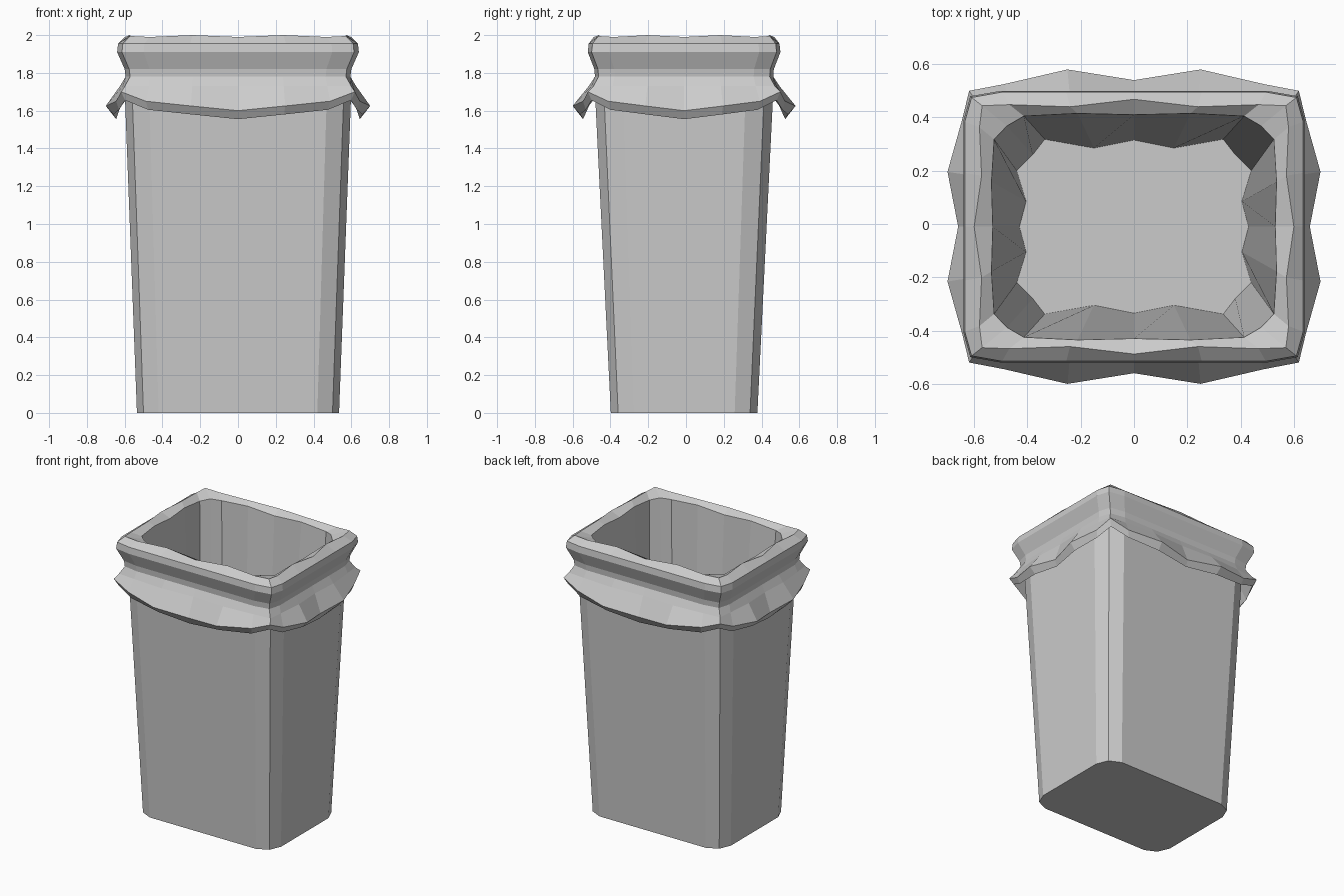
import bpy
import bmesh

cube = bpy.data.objects.get("Cube")
if cube:
    bpy.data.objects.remove(cube)

GREY = (0.6, 0.6, 0.6, 1)
grey = bpy.data.materials.new("light_grey_plastic")
grey.use_nodes = True
grey.diffuse_color = GREY
grey.node_tree.nodes["Principled BSDF"].inputs["Base Color"].default_value = GREY
Y_CENTRE = -0.01


def full_ring(quarter):
    """Mirror a quarter outline (front middle to left middle) into a loop."""
    half = quarter + [(x, -y, z) for x, y, z in reversed(quarter)]
    loop = half + [(-x, y, z) for x, y, z in reversed(half)]
    clean = []
    for p in loop:
        if p not in clean:
            clean.append(p)
    return clean


def loft(name, rings, cap_start=False, cap_end=False):
    """Skin a stack of matching loops."""
    bm = bmesh.new()
    loops = [[bm.verts.new((x, y + Y_CENTRE, z)) for x, y, z in ring] for ring in rings]
    n = len(loops[0])
    for a, b in zip(loops, loops[1:]):
        for i in range(n):
            j = (i + 1) % n
            bm.faces.new((a[i], a[j], b[j], b[i]))
    if cap_start:
        bm.faces.new(reversed(loops[0]))
    if cap_end:
        bm.faces.new(loops[-1])
    mesh = bpy.data.meshes.new(name)
    bm.to_mesh(mesh)
    bm.free()
    mesh.materials.append(grey)
    obj = bpy.data.objects.new(name, mesh)
    bpy.context.collection.objects.link(obj)
    return obj


def can_ring(hx, hy, z):
    corner = [(0.785, 1), (0.935, 0.9), (1, 0.69)]
    return full_ring([(hx * u, -hy * v, z) for u, v in corner])


def bag_ring(hx, hy, z, corner=0.96, out=(0, 0, 0, 0), lift=(0, 0, 0, 0)):
    """Pleated loop; out and lift run from the middle of a side to its corner."""
    steps = (0, 0.4, 0.78)
    front = [(hx * s, -hy - o, z + l) for s, o, l in zip(steps, out, lift)]
    side = [(hx + o, -hy * s, z + l) for s, o, l in zip(steps, out, lift)]
    tip = [(hx * corner + out[3], -hy * corner - out[3], z + lift[3])]
    return full_ring(front + tip + side[::-1])


# Tapered can with bevelled corners
loft("can_body", [can_ring(0.535, 0.388, 0), can_ring(0.601, 0.474, 1.74)], cap_start=True)

# Liner folded over the rim: flared hem, neck and rolled lip
hem_lift = (0, 0.025, 0.05, 0.1)
lip = bag_ring(0.53, 0.42, 1.96, 0.9, (0, 0.005, -0.005, 0), (0, 0.01, 0, 0.01))
loft("liner_collar", [
    bag_ring(0.595, 0.47, 1.7, 0.95),
    bag_ring(0.61, 0.5, 1.555, 0.98, (0.035, 0.05, 0.02, 0), hem_lift),
    bag_ring(0.625, 0.515, 1.6, 0.99, (0.035, 0.075, 0.02, 0), hem_lift),
    bag_ring(0.605, 0.485, 1.73, 0.99, (0.01, 0.02, 0.005, 0)),
    bag_ring(0.595, 0.472, 1.78),
    bag_ring(0.6, 0.475, 1.82),
    bag_ring(0.64, 0.51, 1.91),
    bag_ring(0.635, 0.505, 1.955),
    bag_ring(0.6, 0.478, 1.99, 0.95, (0, -0.028, -0.02, 0), (0, 0.01, 0, 0.005)),
    lip,
])

# Pleated liner hanging inside the can
pleats = [(0, -0.325), (0.15, -0.295), (0.335, -0.328), (0.38, -0.27),
          (0.44, -0.21), (0.405, -0.095), (0.43, 0)]
loft("liner_inside", [lip, full_ring([(x, y, 0.03) for x, y in pleats])], cap_end=True)
